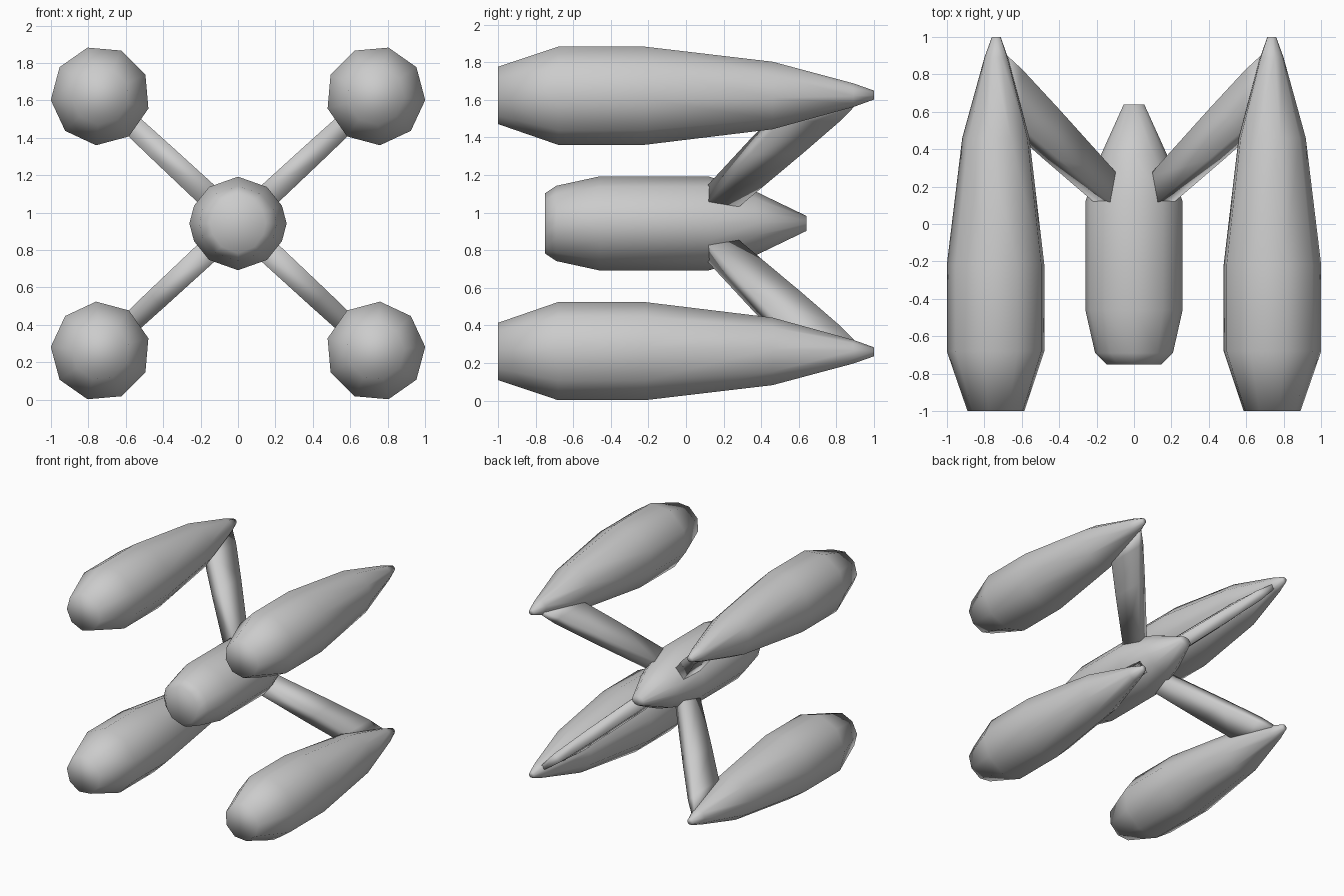
import bpy, bmesh
from math import cos, sin, radians, sqrt
from mathutils import Vector

if "Cube" in bpy.data.objects:
    bpy.data.objects.remove(bpy.data.objects["Cube"])

CZ = 0.9425                 # height of the central axis
PX, PZ = 0.736, 0.683       # pod axis offset from the central axis


def loft(name, rings):
    """Skin a list of closed rings and cap both ends, smooth shaded."""
    bm = bmesh.new()
    loops = [[bm.verts.new(p) for p in ring] for ring in rings]
    n = len(loops[0])
    for a, b in zip(loops, loops[1:]):
        for i in range(n):
            j = (i + 1) % n
            bm.faces.new((a[i], a[j], b[j], b[i]))
    bm.faces.new(loops[0])
    bm.faces.new(loops[-1])
    bmesh.ops.recalc_face_normals(bm, faces=bm.faces)
    for f in bm.faces:
        f.smooth = True
    me = bpy.data.meshes.new(name)
    bm.to_mesh(me)
    bm.free()
    ob = bpy.data.objects.new(name, me)
    bpy.context.collection.objects.link(ob)
    return ob


# Central body: twelve-sided section, (y, scale x, scale z) profile
quarter = [(0.26, 0), (0.235, 0.095), (0.155, 0.195), (0, 0.25)]
section = quarter + [(-x, z) for x, z in quarter[2::-1]]
section += [(x, -z) for x, z in section[5:0:-1]]
body = [(-0.75, 0.57, 0.64), (-0.69, 0.80, 0.80), (-0.46, 1, 1), (0.12, 1, 1),
        (0.37, 0.68, 0.68), (0.64, 0.21, 0.16)]
loft("central_body", [[(x * sx, y, CZ + z * sz) for x, z in section]
                      for y, sx, sz in body])

# Pods: nine-sided (y, radius) profile; struts: tapered four-sided beams
pod = [(-1.0, 0.155), (-0.68, 0.266), (-0.22, 0.266), (0.46, 0.183),
       (0.89, 0.064), (1.0, 0.024)]
# strut stations: distance from axis, front y, back y, front and back half width
strut = [(0.15, 0.065, 0.25, 0.065, 0.055), (0.60, 0.345, 0.62, 0.06, 0.05),
         (0.85, 0.505, 0.825, 0.055, 0.04), (0.95, 0.60, 0.905, 0.04, 0.02)]
L = sqrt(PX * PX + PZ * PZ)
along = Vector((PX / L, 0, PZ / L))
across = Vector((PZ / L, 0, -PX / L))

for sx, side in ((-1, "left"), (1, "right")):
    for sz, level in ((1, "upper"), (-1, "lower")):
        def place(x, y, z):
            return (sx * x, y, CZ + sz * z)

        angles = [radians(155 - 40 * k) for k in range(9)]
        loft(f"{level}_{side}_pod",
             [[place(PX + r * cos(a), y, PZ + r * sin(a)) for a in angles]
              for y, r in pod])

        rings = []
        for t, yf, yb, wf, wb in strut:
            corners = ((yf, -wf), (yf, wf), (yb, wb), (yb, -wb))
            rings.append([])
            for y, w in corners:
                p = along * t + across * w
                rings[-1].append(place(p.x, y, p.z))
        loft(f"{level}_{side}_strut", rings)
